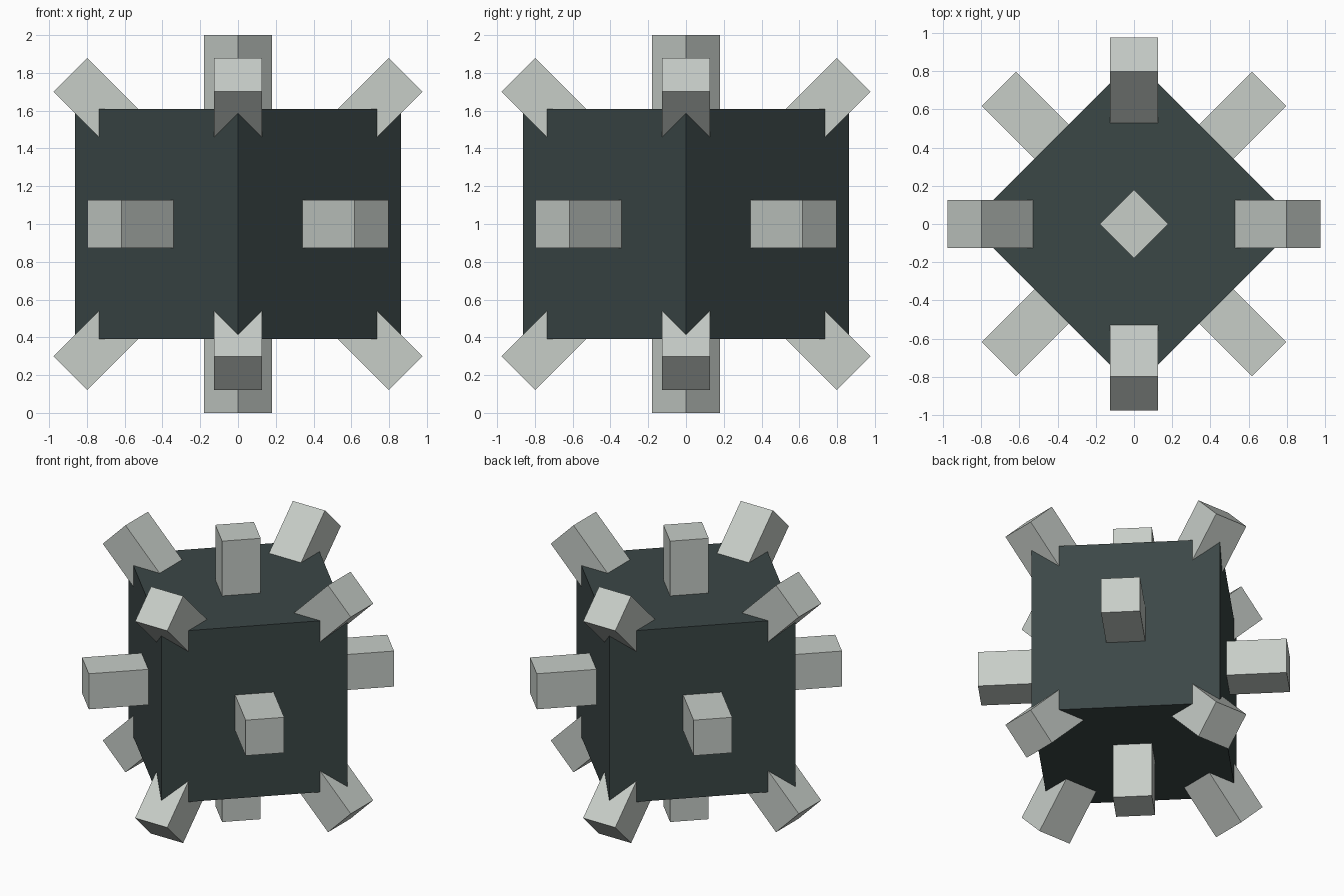
import bpy
from math import pi
from mathutils import Matrix, Vector

cube = bpy.data.objects.get("Cube")
if cube:
    bpy.data.objects.remove(cube)


def make_material(name, rgb):
    mat = bpy.data.materials.new(name)
    mat.use_nodes = True
    mat.diffuse_color = (*rgb, 1)
    mat.node_tree.nodes["Principled BSDF"].inputs["Base Color"].default_value = (*rgb, 1)
    return mat


dark = make_material("dark slate", (0.044, 0.063, 0.062))
pale = make_material("pale grey", (0.57, 0.61, 0.575))


def box(name, size, matrix, mat):
    bpy.ops.mesh.primitive_cube_add(size=1)
    obj = bpy.context.object
    obj.name = name
    obj.data.transform(matrix @ Matrix.Diagonal((*size, 1)))
    obj.data.materials.append(mat)
    return obj


CORE = 1.22     # core edge length
BAR = 0.253     # bar thickness
INNER = 0.3     # where the bars start inside the core
centre = Matrix.Translation((0, 0, 1))


def bar(name, turn, tilt, reach, shift=0):
    """Square bar pointing along +x, tilted up, shifted outward and turned about z."""
    place = (centre @ Matrix.Rotation(turn, 4, 'Z') @ Matrix.Translation((shift, 0, 0))
             @ Matrix.Rotation(-tilt, 4, 'Y')
             @ Matrix.Translation(((INNER + reach) / 2, 0, 0)))
    return box(name, (reach - INNER, BAR, BAR), place, pale)


# Core block standing on the diagonal
box("core_block", (CORE, CORE, CORE), centre @ Matrix.Rotation(pi / 4, 4, 'Z'), dark)

# One bar out of the middle of each core face
for i, side in enumerate(("back_left", "back_right", "front_right", "front_left")):
    bar("face_bar_" + side, pi / 4 + i * pi / 2, 0, 1.0)
bar("face_bar_top", pi / 4, pi / 2, 1.0)
bar("face_bar_bottom", pi / 4, -pi / 2, 1.0)

# One slanted bar out of each core corner
for i, side in enumerate(("left", "back", "right", "front")):
    for level, sign in (("upper", 1), ("lower", -1)):
        bar(f"corner_bar_{level}_{side}", i * pi / 2, sign * pi / 4, 1.117, 0.0975)
